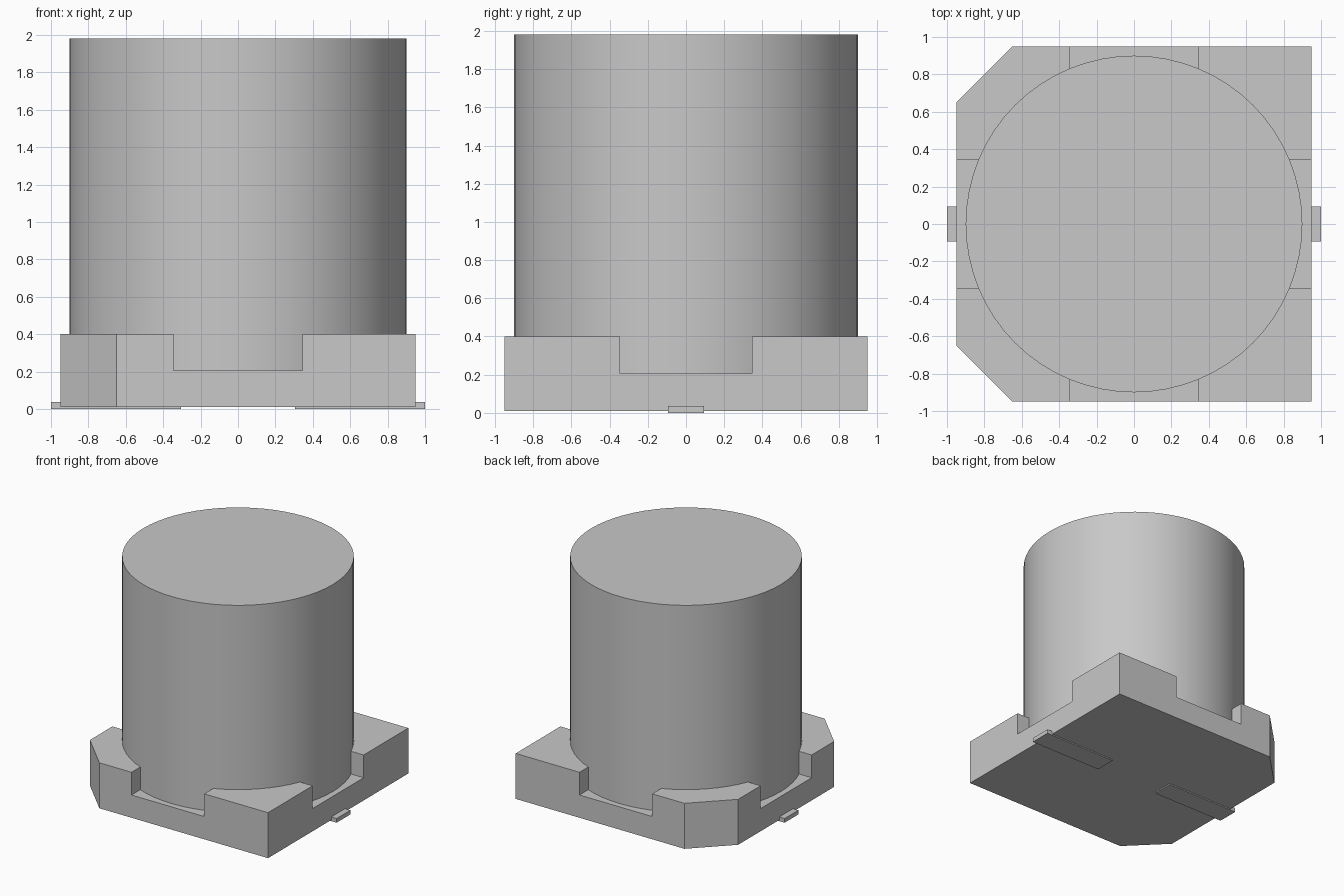
import bpy
import bmesh
import math

cube = bpy.data.objects.get("Cube")
if cube:
    bpy.data.objects.remove(cube, do_unlink=True)

GREY = (0.58, 0.58, 0.58, 1.0)
grey = bpy.data.materials.new("light grey")
grey.use_nodes = True
grey.diffuse_color = GREY
grey.node_tree.nodes["Principled BSDF"].inputs["Base Color"].default_value = GREY


def prism(name, outline, bottom, top):
    """Extrude a counter-clockwise outline from bottom to top."""
    bm = bmesh.new()
    low = bm.faces.new([bm.verts.new((x, y, bottom)) for x, y in outline])
    result = bmesh.ops.extrude_face_region(bm, geom=[low], use_keep_orig=True)
    raised = [v for v in result["geom"] if isinstance(v, bmesh.types.BMVert)]
    bmesh.ops.translate(bm, verts=raised, vec=(0, 0, top - bottom))
    bmesh.ops.recalc_face_normals(bm, faces=bm.faces)
    mesh = bpy.data.meshes.new(name)
    bm.to_mesh(mesh)
    bm.free()
    mesh.materials.append(grey)
    obj = bpy.data.objects.new(name, mesh)
    bpy.context.collection.objects.link(obj)
    return obj


def rectangle(x0, x1, y):
    return [(x0, -y), (x1, -y), (x1, y), (x0, y)]


# Square base with two chamfered corners on the right side
half, cut = 0.95, 0.65
base = prism("base", [(-cut, -half), (half, -half), (half, half),
                      (-cut, half), (-half, cut), (-half, -cut)], 0.01, 0.4)

# Cross-shaped cutter lowers the middle of each side
n, far = 0.345, 1.2
cross = [(-n, -far), (n, -far), (n, -n), (far, -n), (far, n), (n, n),
         (n, far), (-n, far), (-n, n), (-far, n), (-far, -n), (-n, -n)]
cutter = prism("notch_cutter", cross, 0.205, 0.6)
cutter.hide_render = True
cutter.hide_set(True)
notch = base.modifiers.new("notches", "BOOLEAN")
notch.operation = "DIFFERENCE"
notch.solver = "EXACT"
notch.object = cutter

# Bake the notches and drop the cutter
graph = bpy.context.evaluated_depsgraph_get()
notched = bpy.data.meshes.new_from_object(base.evaluated_get(graph))
base.modifiers.clear()
base.data = notched
bpy.data.objects.remove(cutter, do_unlink=True)

# Round can
bpy.ops.mesh.primitive_cylinder_add(vertices=64, radius=0.9, depth=1.83,
                                    location=(0, 0, 1.065))
can = bpy.context.object
can.name = "can"
can.data.materials.append(grey)
bpy.ops.object.shade_smooth_by_angle(angle=math.radians(30))

# Flat terminals under the base
prism("left_terminal", rectangle(0.305, 1.0, 0.093), 0, 0.036)
prism("right_terminal", rectangle(-1.0, -0.305, 0.093), 0, 0.036)
